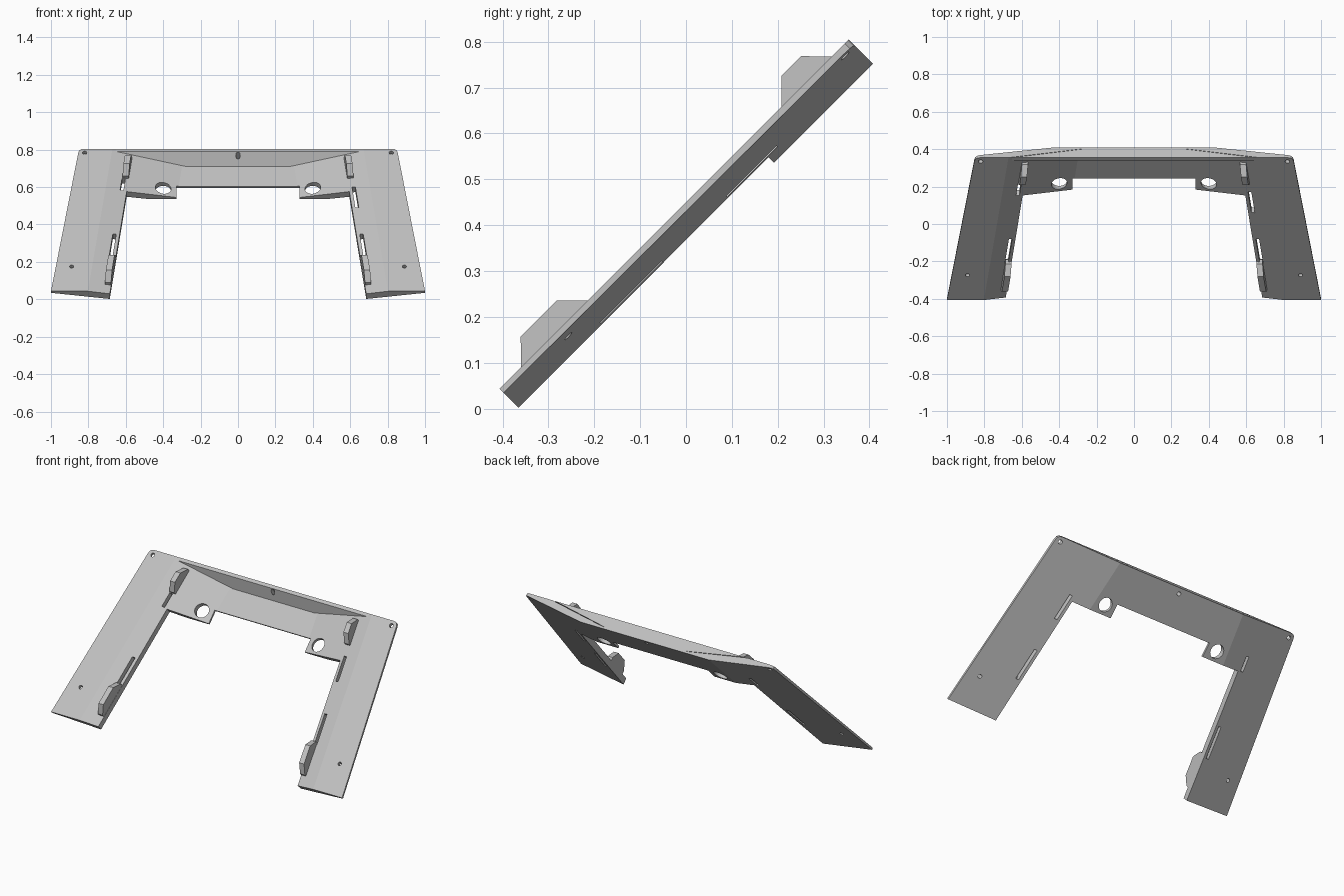
import bpy, bmesh, math
from mathutils import Vector

if "Cube" in bpy.data.objects:
    bpy.data.objects.remove(bpy.data.objects["Cube"], do_unlink=True)

grey = bpy.data.materials.new("light_grey")
grey.use_nodes = True
COLOUR = (0.53, 0.53, 0.53, 1)
grey.diffuse_color = COLOUR
grey.node_tree.nodes["Principled BSDF"].inputs["Base Color"].default_value = COLOUR

FRONT, BACK, TOP = -0.257, 0.82, 0.318   # extents along the slope, top level
SHEAR = 0.14                             # legs splay outwards towards the front


def tilt(x, s, w):
    """Slope coordinates (across, along, normal) to world, leaning 45 degrees."""
    r = math.sqrt(0.5)
    return Vector((x, (s - w) * r, (s + w) * r))


def make(name, rings=None, hull=None):
    """Solid lofted between two matching rings, or the hull of some points."""
    bm = bmesh.new()
    if hull:
        for p in hull:
            bm.verts.new(tilt(*p))
        bmesh.ops.convex_hull(bm, input=bm.verts[:])
    else:
        a, b = [[bm.verts.new(tilt(*p)) for p in ring] for ring in rings]
        bm.faces.new(a)
        bm.faces.new(b[::-1])
        for i in range(len(a)):
            j = (i + 1) % len(a)
            bm.faces.new((a[j], a[i], b[i], b[j]))
    bmesh.ops.recalc_face_normals(bm, faces=bm.faces[:])
    mesh = bpy.data.meshes.new(name)
    bm.to_mesh(mesh)
    bm.free()
    mesh.materials.append(grey)
    ob = bpy.data.objects.new(name, mesh)
    bpy.context.scene.collection.objects.link(ob)
    return ob


def prism(name, outline, low=0.1, high=0.5):
    return make(name, [[(x, s, w) for x, s in outline] for w in (low, high)])


def combine(target, other, operation):
    mod = target.modifiers.new(operation.lower(), "BOOLEAN")
    mod.operation, mod.object, mod.solver = operation, other, "EXACT"
    bpy.context.view_layer.objects.active = target
    bpy.ops.object.modifier_apply(modifier=mod.name)
    bpy.data.objects.remove(other, do_unlink=True)


def mirrored(points):
    return points + [(-p[0], *p[1:]) for p in reversed(points)]


def inner_edge(s):
    return 0.595 + 0.117 * (0.516 - s)


# Bent plate: flat outer top, sloping sides, recessed middle
top = [(0.27, 0.2546), (0.65, TOP), (0.9, TOP)]
bottom = [(0.9, 0.3135), (0.42, 0.243)]
profile = mirrored(top + bottom)


def section(s):
    grow = SHEAR * (BACK - s)
    return [(u + math.copysign(grow, u), s, w) for u, w in profile]


# order the section as one loop: top left to right, then bottom right to left
def loop(s):
    pts = section(s)
    n = len(top)
    right_top, right_bottom = pts[:n], pts[n:n + 2]
    left_bottom, left_top = pts[n + 2:n + 4], pts[n + 4:]
    return right_top + right_bottom + left_bottom + left_top


frame = make("frame", [loop(-0.35), loop(0.9)])

# Raised rim along the back of the recess
half = [(0.28, 0.75, 0.2546), (0.28, 0.9, 0.2546),
        (0.653, 0.80, TOP), (0.653, 0.9, TOP)]
rim = make("rim", hull=mirrored(half))
combine(frame, rim, "UNION")

# Trim to the U-shaped outline with rounded back corners and two lugs
half_outline = [(0.33, 0.60), (0.33, 0.515), (inner_edge(0.515), 0.515),
                (inner_edge(FRONT), FRONT), (1.0, FRONT), (0.854, 0.79),
                (0.849, 0.808), (0.838, 0.817), (0.82, BACK)]
combine(frame, prism("outline", mirrored(half_outline)), "INTERSECT")


# Round holes
def drill(x, s, radius):
    ring = [(x + radius * math.cos(math.tau * i / 24),
             s + radius * math.sin(math.tau * i / 24)) for i in range(24)]
    combine(frame, prism("drill", ring), "DIFFERENCE")


drill(0, 0.787, 0.012)
for side in (-1, 1):
    drill(side * 0.40, 0.573, 0.042)
    drill(side * 0.82, 0.79, 0.012)
    drill(side * 0.89, -0.07, 0.011)


# Narrow slots along the inner edges; the rear pair is staggered
def slot(side, start, end, width=0.018):
    ring = [(side * (inner_edge(s) + 0.027 + d), s)
            for s, d in ((start, -width / 2), (start, width / 2),
                         (end, width / 2), (end, -width / 2))]
    combine(frame, prism("slot", ring), "DIFFERENCE")


for side, rear in ((-1, (0.52, 0.61)), (1, (0.39, 0.545))):
    slot(side, 0.0, 0.19)
    slot(side, *rear)

# Upright bevelled tabs on the inner edges
for label, start, end in (("front", -0.191, 0.015), ("back", 0.613, 0.768)):
    for side, word in ((-1, "right"), (1, "left")):
        shape = [(start, 0.285), (start, TOP), (start + 0.047, 0.366),
                 (end - 0.047, 0.366), (end, TOP), (end, 0.285)]
        make(f"{label}_{word}_tab",
             [[(side * (inner_edge(s) + d), s, w) for s, w in shape]
              for d in (0.001, 0.034)])
